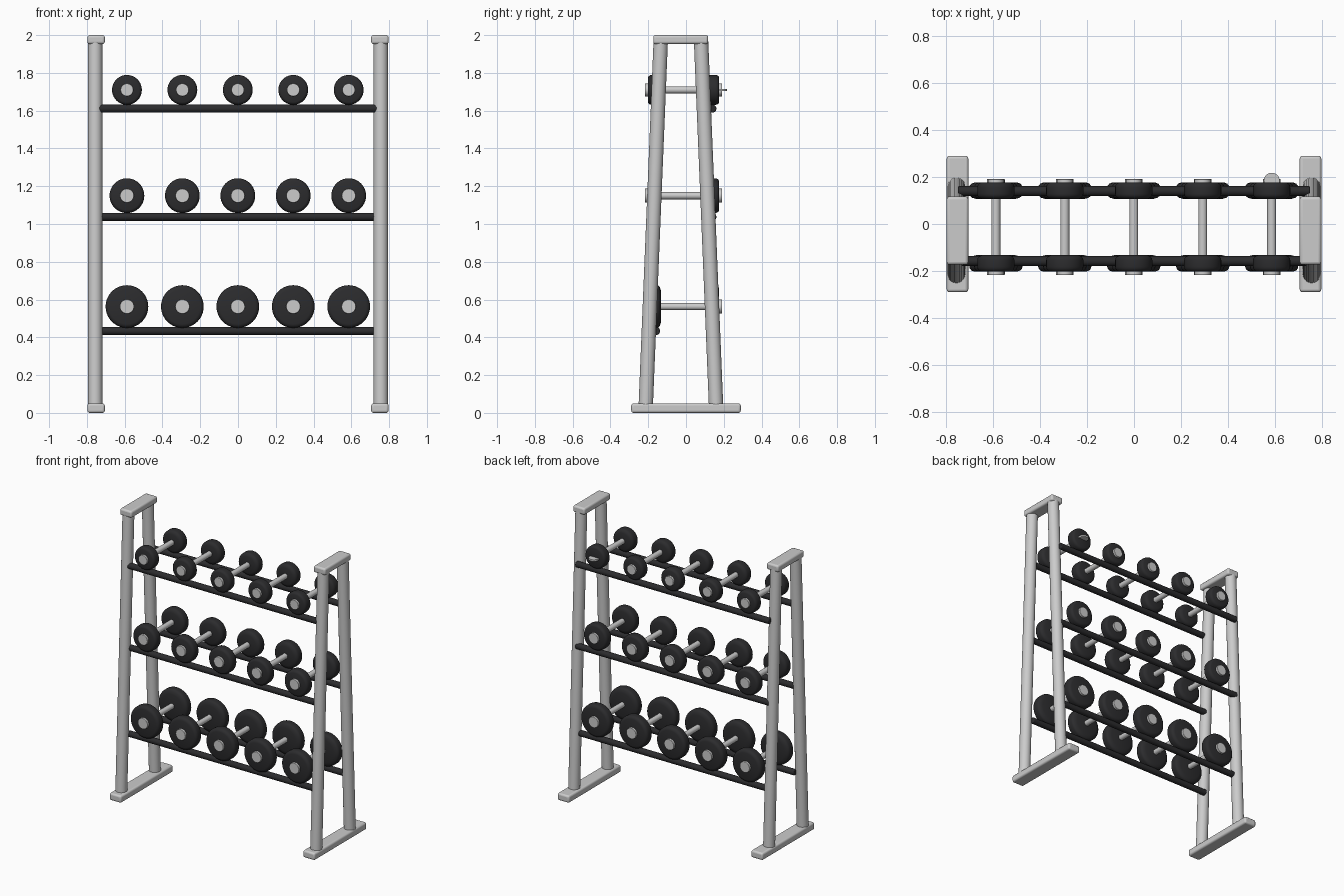
import bpy, math
from mathutils import Vector

if "Cube" in bpy.data.objects:
    bpy.data.objects.remove(bpy.data.objects["Cube"])

dark = bpy.data.materials.new("dark_rubber")
dark.diffuse_color = (0.025, 0.025, 0.027, 1)
dark.use_nodes = True
dark.node_tree.nodes["Principled BSDF"].inputs["Base Color"].default_value = dark.diffuse_color


def finish(ob, name, mat=None, bevel=0):
    ob.name = name
    if mat:
        ob.data.materials.append(mat)
    if bevel:
        m = ob.modifiers.new("bevel", 'BEVEL')
        m.width, m.segments = bevel, 3
    bpy.ops.object.select_all(action='DESELECT')
    ob.select_set(True)
    bpy.context.view_layer.objects.active = ob
    bpy.ops.object.shade_smooth_by_angle(angle=math.radians(35))
    return ob


def box(name, lo, hi, bevel):
    lo, hi = Vector(lo), Vector(hi)
    bpy.ops.mesh.primitive_cube_add(size=1, location=(lo + hi) / 2)
    ob = bpy.context.object
    ob.scale = hi - lo
    bpy.ops.object.transform_apply(location=False, rotation=False, scale=True)
    return finish(ob, name, None, bevel)


def rod(name, a, b, r, mat=None, bevel=0, sides=32):
    a, b = Vector(a), Vector(b)
    bpy.ops.mesh.primitive_cylinder_add(vertices=sides, radius=r, depth=(b - a).length,
                                        location=(a + b) / 2)
    ob = bpy.context.object
    ob.rotation_euler = (b - a).to_track_quat('Z', 'Y').to_euler()
    return finish(ob, name, mat, bevel)


def lathe_y(name, profile, centre, mat, n=40):
    # profile: (radius, y offset), spun around the y axis and capped
    verts, faces = [], []
    for r, y in profile:
        for i in range(n):
            t = 2 * math.pi * i / n
            verts.append((r * math.cos(t), y, r * math.sin(t)))
    for k in range(len(profile) - 1):
        for i in range(n):
            j = (i + 1) % n
            faces.append((k * n + i, k * n + j, (k + 1) * n + j, (k + 1) * n + i))
    faces.append(tuple(reversed(range(n))))
    faces.append(tuple(range((len(profile) - 1) * n, len(profile) * n)))
    me = bpy.data.meshes.new(name)
    me.from_pydata(verts, [], faces)
    import bmesh
    bm = bmesh.new()
    bm.from_mesh(me)
    bmesh.ops.recalc_face_normals(bm, faces=bm.faces)
    bm.to_mesh(me)
    bm.free()
    ob = bpy.data.objects.new(name, me)
    ob.location = centre
    bpy.context.collection.objects.link(ob)
    return finish(ob, name, mat)


# end frames: foot, two leaning legs, cap
for s, side in ((-1, "left"), (1, "right")):
    x0, x1 = sorted((s * 0.705, s * 0.797))
    box(side + "_foot", (x0, -0.29, 0), (x1, 0.29, 0.05), 0.012)
    box(side + "_cap", (x0, -0.173, 1.953), (x1, 0.117, 2.0), 0.012)
    x = s * 0.756
    rod(side + "_front_leg", (x, -0.213, 0.04), (x, -0.134, 1.965), 0.038)
    rod(side + "_back_leg", (x, 0.159, 0.04), (x, 0.08, 1.965), 0.038)

# tiers: rail height, dumbbell height, head radius, hub radius
tiers = [("lower", 0.433, 0.563, 0.113, 0.038),
         ("middle", 1.038, 1.150, 0.092, 0.037),
         ("upper", 1.611, 1.710, 0.079, 0.034)]
for tier, zr, zd, R, h in tiers:
    rod(tier + "_front_rail", (-0.737, -0.158, zr), (0.737, -0.158, zr), 0.021, dark, 0.006)
    rod(tier + "_back_rail", (-0.75, 0.14, zr), (0.75, 0.14, zr), 0.021, dark, 0.006)
    for i in range(5):
        x = -0.588 + i * 0.2935
        tag = f"{tier}_dumbbell_{i + 1}_"
        rod(tag + "handle", (x, -0.15, zd), (x, 0.13, zd), 0.019)
        for s, end in ((-1, "front"), (1, "back")):
            # weight head with rounded edges on both faces
            prof = [(R * 0.72, -0.036), (R * 0.9, -0.030), (R * 0.98, -0.022), (R, -0.014),
                    (R, 0.014), (R * 0.98, 0.022), (R * 0.92, 0.030), (R * 0.82, 0.034)]
            yc = -0.013 + s * 0.155
            lathe_y(tag + end + "_head", [(r, s * y) for r, y in prof], (x, yc, zd), dark)
            y = -0.013 + s * 0.194
            if tier == "upper" and i == 4 and s == 1:
                # this hub disc lies flat, sticking out of the head
                rod(tag + end + "_hub", (x, 0.184, zd - 0.006), (x, 0.184, zd + 0.006), h)
            else:
                rod(tag + end + "_hub", (x, y - 0.010, zd), (x, y + 0.010, zd), h, None, 0.002)
